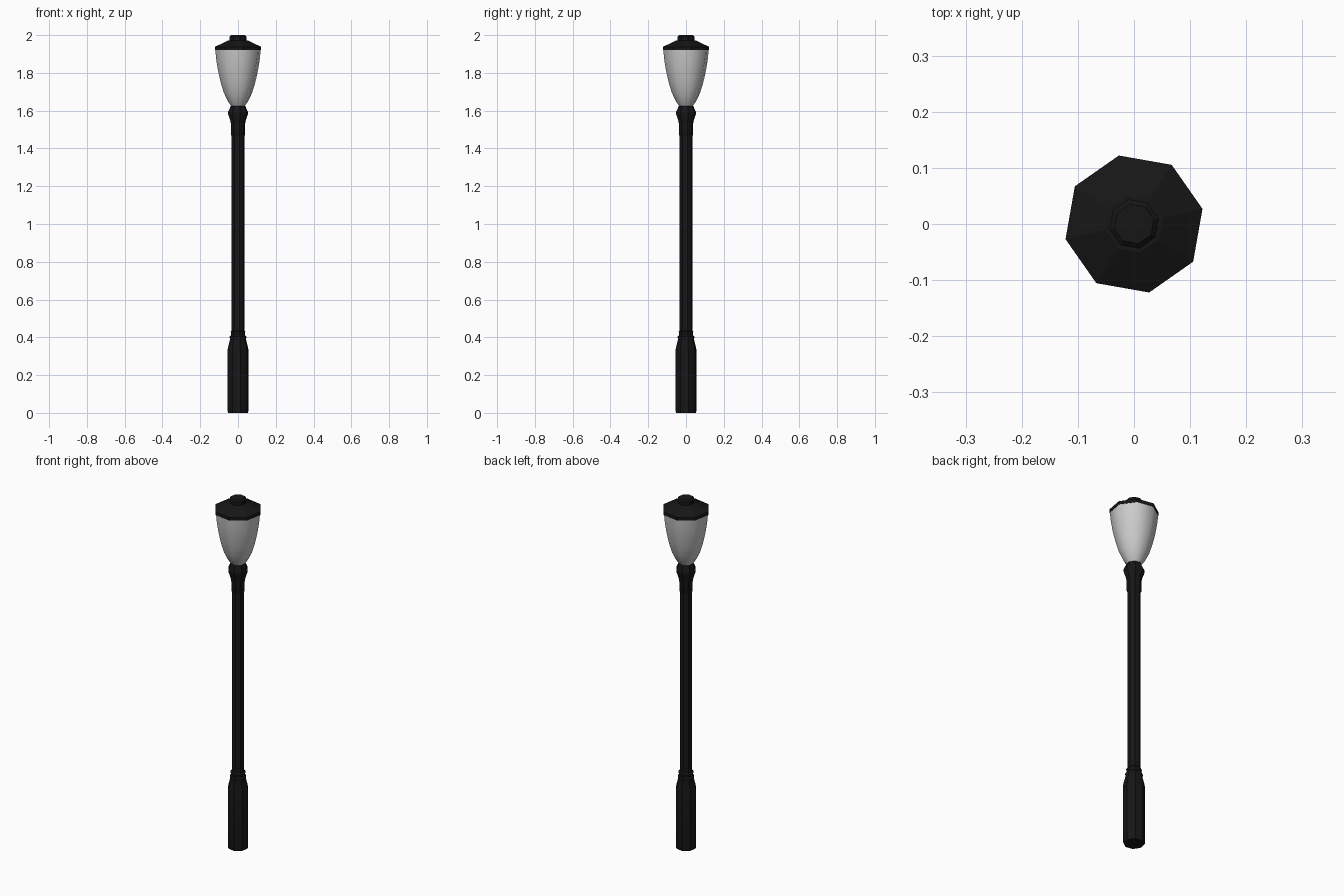
import bpy, bmesh, math

if "Cube" in bpy.data.objects:
    bpy.data.objects.remove(bpy.data.objects["Cube"])

SIDES = 8
TURN = math.radians(12.5)

black = bpy.data.materials.new("black_metal")
black.diffuse_color = (0.008, 0.008, 0.008, 1)
black.use_nodes = True
black.node_tree.nodes["Principled BSDF"].inputs["Base Color"].default_value = black.diffuse_color


def lathe(name, profile, mat=None, smooth=None, cap_bottom=True, cap_top=True):
    """Eight-sided turned part from (radius, height) points."""
    bm = bmesh.new()
    rings = [[bm.verts.new((r * math.cos(TURN + i * math.tau / SIDES),
                            r * math.sin(TURN + i * math.tau / SIDES), z))
              for i in range(SIDES)] for r, z in profile]
    for a, b in zip(rings, rings[1:]):
        for i in range(SIDES):
            j = (i + 1) % SIDES
            bm.faces.new((a[i], a[j], b[j], b[i]))
    if cap_bottom:
        bm.faces.new(rings[0][::-1])
    if cap_top:
        bm.faces.new(rings[-1])
    mesh = bpy.data.meshes.new(name)
    bm.to_mesh(mesh)
    bm.free()
    ob = bpy.data.objects.new(name, mesh)
    bpy.context.collection.objects.link(ob)
    if mat:
        mesh.materials.append(mat)
    if smooth:
        bpy.ops.object.select_all(action='DESELECT')
        ob.select_set(True)
        bpy.context.view_layer.objects.active = ob
        bpy.ops.object.shade_smooth_by_angle(angle=math.radians(smooth))
    return ob


# Base, pole and collar
lathe("base", [(0.054, 0), (0.056, 0.01), (0.056, 0.335), (0.052, 0.355),
               (0.043, 0.39), (0.045, 0.398), (0.045, 0.405), (0.038, 0.412),
               (0.038, 0.425), (0.041, 0.43), (0.034, 0.437)],
      black, 30, cap_top=False)
lathe("pole", [(0.034, 0.437), (0.034, 1.465)], black,
      cap_bottom=False, cap_top=False)
lathe("collar", [(0.034, 1.465), (0.037, 1.47), (0.037, 1.52), (0.041, 1.545),
                 (0.053, 1.58), (0.053, 1.595), (0.039, 1.625)],
      black, 30, cap_bottom=False)

# Glass globe, flaring upwards
lathe("glass", [(0.037, 1.625), (0.055, 1.65), (0.077, 1.695), (0.094, 1.75),
                (0.108, 1.81), (0.118, 1.87), (0.123, 1.92)],
      None, 60, cap_bottom=False, cap_top=False)

# Lamp lid with finial
lathe("lid", [(0.125, 1.92), (0.125, 1.938), (0.052, 1.972)], black)
lathe("finial", [(0.045, 1.97), (0.045, 1.992), (0.036, 2.0)], black)
